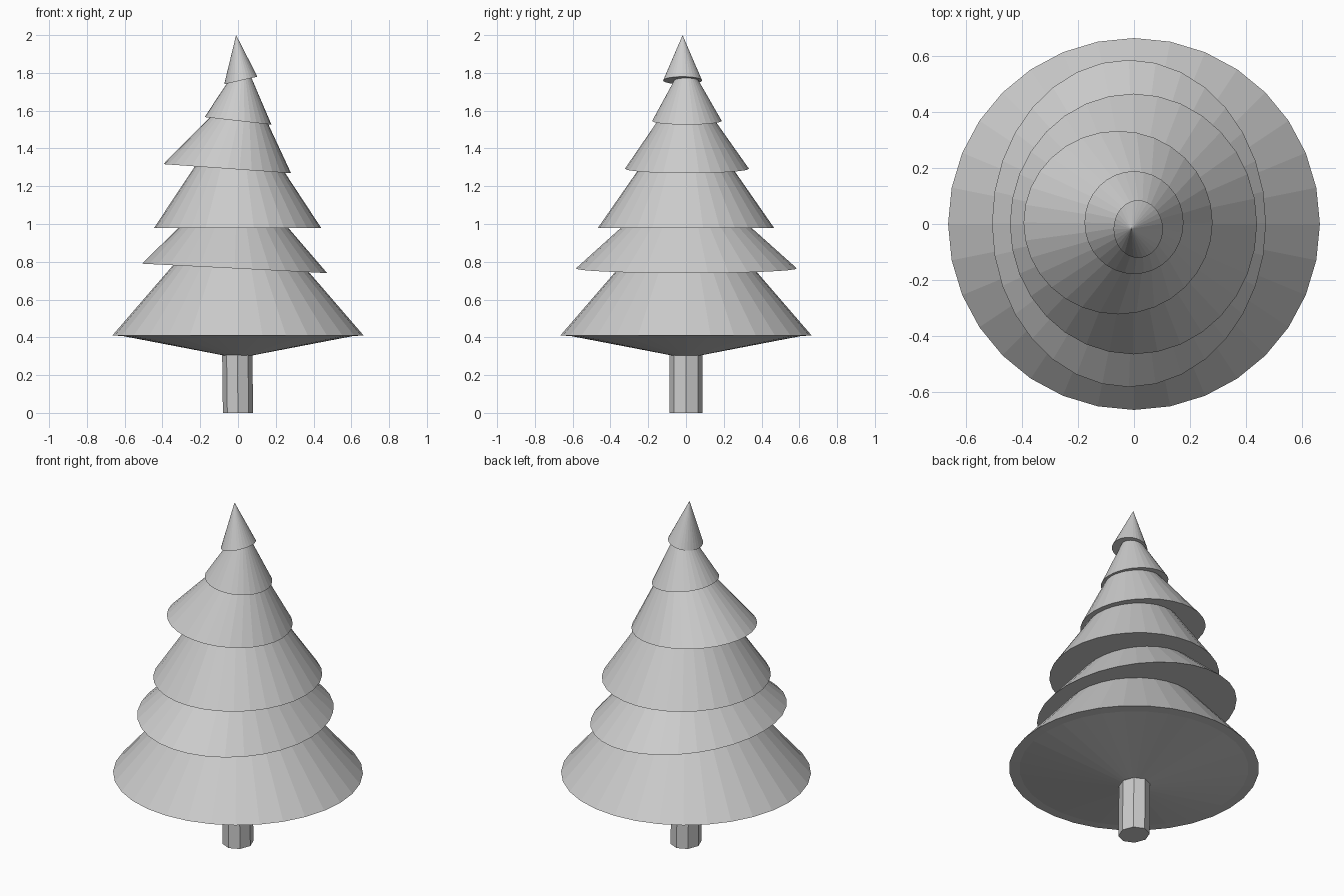
import bpy, bmesh
from math import cos, sin, pi

if "Cube" in bpy.data.objects:
    bpy.data.objects.remove(bpy.data.objects["Cube"])


def finish(bm, name):
    bmesh.ops.recalc_face_normals(bm, faces=bm.faces)
    mesh = bpy.data.meshes.new(name)
    bm.to_mesh(mesh)
    bm.free()
    obj = bpy.data.objects.new(name, mesh)
    bpy.context.collection.objects.link(obj)
    return obj


def ring(bm, n, cx, cy, rx, ry, z, tilt=0.0):
    """Oval ring of vertices; tilt is the rise at its +x end."""
    return [bm.verts.new((cx + rx * cos(2 * pi * i / n),
                          cy + ry * sin(2 * pi * i / n),
                          z + tilt * cos(2 * pi * i / n))) for i in range(n)]


def bridge(bm, a, b):
    n = len(a)
    for i in range(n):
        j = (i + 1) % n
        bm.faces.new((a[i], a[j], b[j], b[i]))


def fan(bm, a, tip):
    v = bm.verts.new(tip)
    for i in range(len(a)):
        bm.faces.new((a[i], a[(i + 1) % len(a)], v))


def tier(name, cx, cy, rx, ry, z, tilt, tip, skirt=False):
    bm = bmesh.new()
    rim = ring(bm, 32, cx, cy, rx, ry, z, tilt)
    fan(bm, rim, tip)
    if skirt:
        # underside: narrow flat lip, then a shallow cone down to the trunk
        lip = ring(bm, 32, cx, cy, 0.61, 0.61, z - 0.003)
        neck = ring(bm, 32, cx, cy, 0.08, 0.08, 0.305)
        bridge(bm, rim, lip)
        bridge(bm, lip, neck)
        bm.faces.new(neck)
    else:
        bm.faces.new(rim)
    return finish(bm, name)


# trunk: eight-sided, leaning very slightly
bm = bmesh.new()
low = ring(bm, 8, 0.0, 0.0, 0.08, 0.088, 0.0)
high = ring(bm, 8, -0.005, 0.0, 0.08, 0.088, 0.40)
bridge(bm, low, high)
bm.faces.new(low)
bm.faces.new(high)
finish(bm, "trunk")

# foliage tiers, bottom to top
tier("branches_1", 0, 0, 0.665, 0.665, 0.41, 0, (0, 0, 1.18), skirt=True)
tier("branches_2", -0.018, 0.002, 0.49, 0.585, 0.765, -0.025, (0, 0, 1.29))
tier("branches_3", -0.002, 0, 0.442, 0.466, 0.98, 0, (0, 0, 1.65))
tier("branches_4", -0.057, 0.005, 0.338, 0.328, 1.293, -0.024, (0.05, 0, 1.765))
tier("branches_5", 0, 0.005, 0.177, 0.184, 1.546, -0.02, (0.028, 0, 1.875))
tier("tree_top", 0.015, -0.018, 0.088, 0.103, 1.76, 0.02, (-0.01, -0.018, 2.0))
